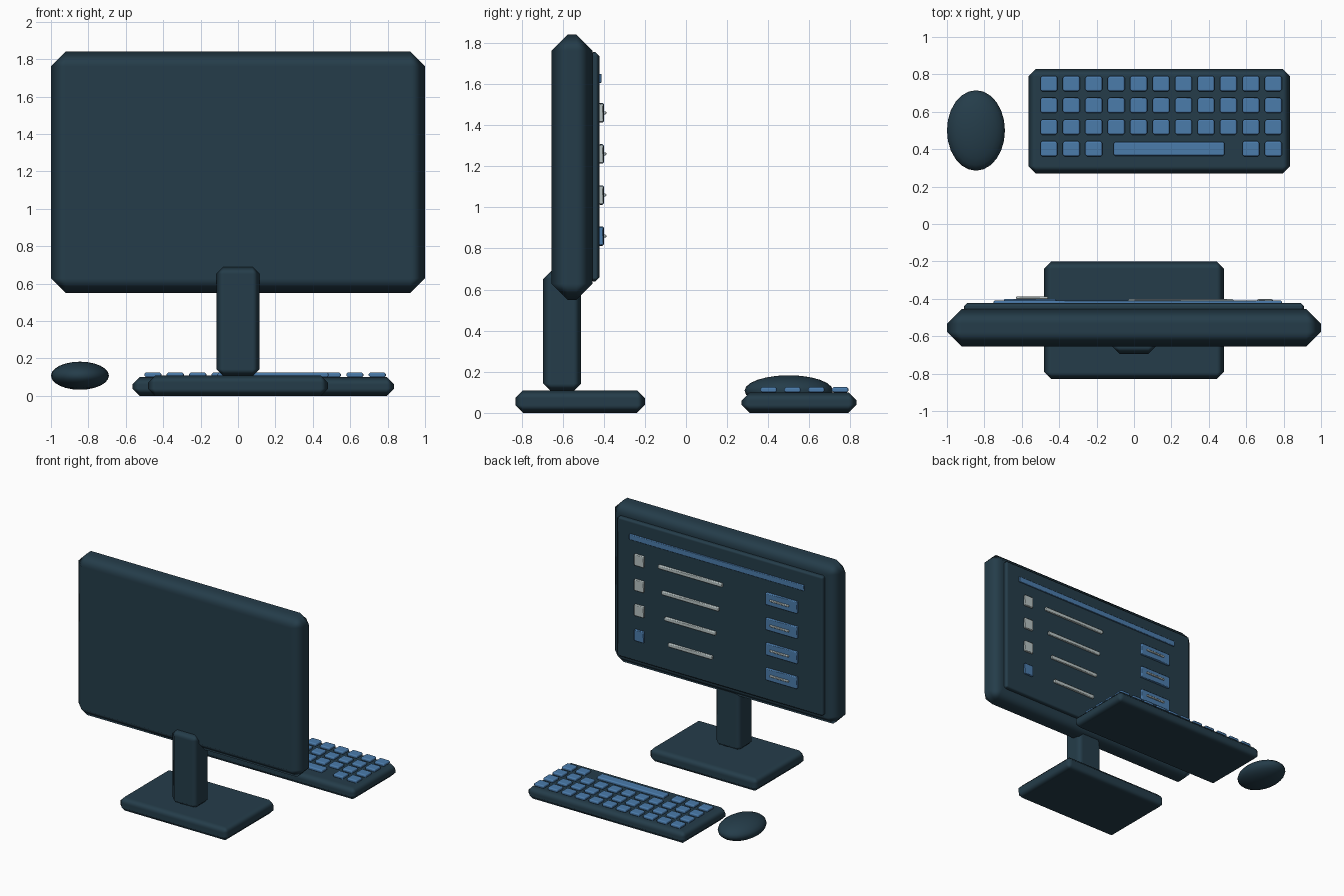
import bpy

if "Cube" in bpy.data.objects:
    bpy.data.objects.remove(bpy.data.objects["Cube"])


def material(name, rgb):
    m = bpy.data.materials.new(name)
    m.diffuse_color = (*rgb, 1)
    m.use_nodes = True
    m.node_tree.nodes["Principled BSDF"].inputs["Base Color"].default_value = m.diffuse_color
    return m


DARK = material("dark slate", (0.018, 0.046, 0.068))
BLUE = material("key blue", (0.07, 0.20, 0.41))
PALE = material("pale grey", (0.48, 0.55, 0.55))


def block(name, x, y, z, mat, bevel):
    """Chamfered box from its (min, max) extent on each axis."""
    bpy.ops.mesh.primitive_cube_add(size=1)
    o = bpy.context.object
    o.name = name
    ext = (x, y, z)
    for v in o.data.vertices:
        for i, (lo, hi) in enumerate(ext):
            v.co[i] = v.co[i] * (hi - lo)
    o.location = [(lo + hi) / 2 for lo, hi in ext]
    o.data.materials.append(mat)
    for p in o.data.polygons:
        p.use_smooth = True
    b = o.modifiers.new("chamfer", 'BEVEL')
    b.width = bevel
    b.segments = 1
    b.limit_method = 'NONE'
    b.harden_normals = True
    return o


def around(c, size):
    return (c - size / 2, c + size / 2)


# Monitor and stand
block("monitor_body", (-1, 1), (-0.655, -0.455), (0.55, 1.84), DARK, 0.078)
block("screen_panel", (-0.91, 0.91), (-0.47, -0.422), (0.64, 1.755), DARK, 0.018)
block("stand_neck", (-0.115, 0.115), (-0.695, -0.51), (0.105, 0.69), DARK, 0.038)
block("stand_base", (-0.48, 0.48), (-0.83, -0.2), (0, 0.11), DARK, 0.038)

# Screen layout: header bar, then rows of icon, text line and button
block("header_bar", (-0.75, 0.79), (-0.425, -0.41), (1.605, 1.65), BLUE, 0.004)
for i in range(4):
    z = 1.46 - 0.2 * i
    block(f"icon_{i + 1}", around(0.70, 0.085), (-0.425, -0.402), around(z, 0.09),
          BLUE if i == 3 else PALE, 0.006)
    block(f"list_line_{i + 1}", around(0.25, 0.565 - 0.058 * i), (-0.425, -0.402),
          around(z, 0.03), PALE, 0.006)
    block(f"button_{i + 1}", around(-0.555, 0.28), (-0.425, -0.40), around(z, 0.095),
          BLUE, 0.006)
    block(f"button_line_{i + 1}", around(-0.545, 0.17), (-0.402, -0.388),
          around(z, 0.015), PALE, 0.004)

# Keyboard: tray, keys and space bar
block("keyboard_tray", (-0.565, 0.835), (0.27, 0.83), (0, 0.10), DARK, 0.04)
for r in range(4):
    y = 0.75 - 0.116 * r
    for c in range(11):
        if r == 3 and 3 <= c <= 8:
            continue
        block(f"key_{r + 1}_{c + 1}", around(-0.455 + 0.12 * c, 0.092), around(y, 0.082),
              (0.098, 0.126), BLUE, 0.01)
block("space_bar", (-0.11, 0.485), around(0.402, 0.075), (0.098, 0.126), BLUE, 0.01)

# Mouse
bpy.ops.mesh.primitive_uv_sphere_add(segments=24, ring_count=12, radius=1)
mouse = bpy.context.object
mouse.name = "mouse"
for v in mouse.data.vertices:
    v.co = (v.co.x * 0.155, v.co.y * 0.215, v.co.z * 0.075)
mouse.location = (-0.845, 0.5, 0.108)
mouse.data.materials.append(DARK)
for p in mouse.data.polygons:
    p.use_smooth = True
